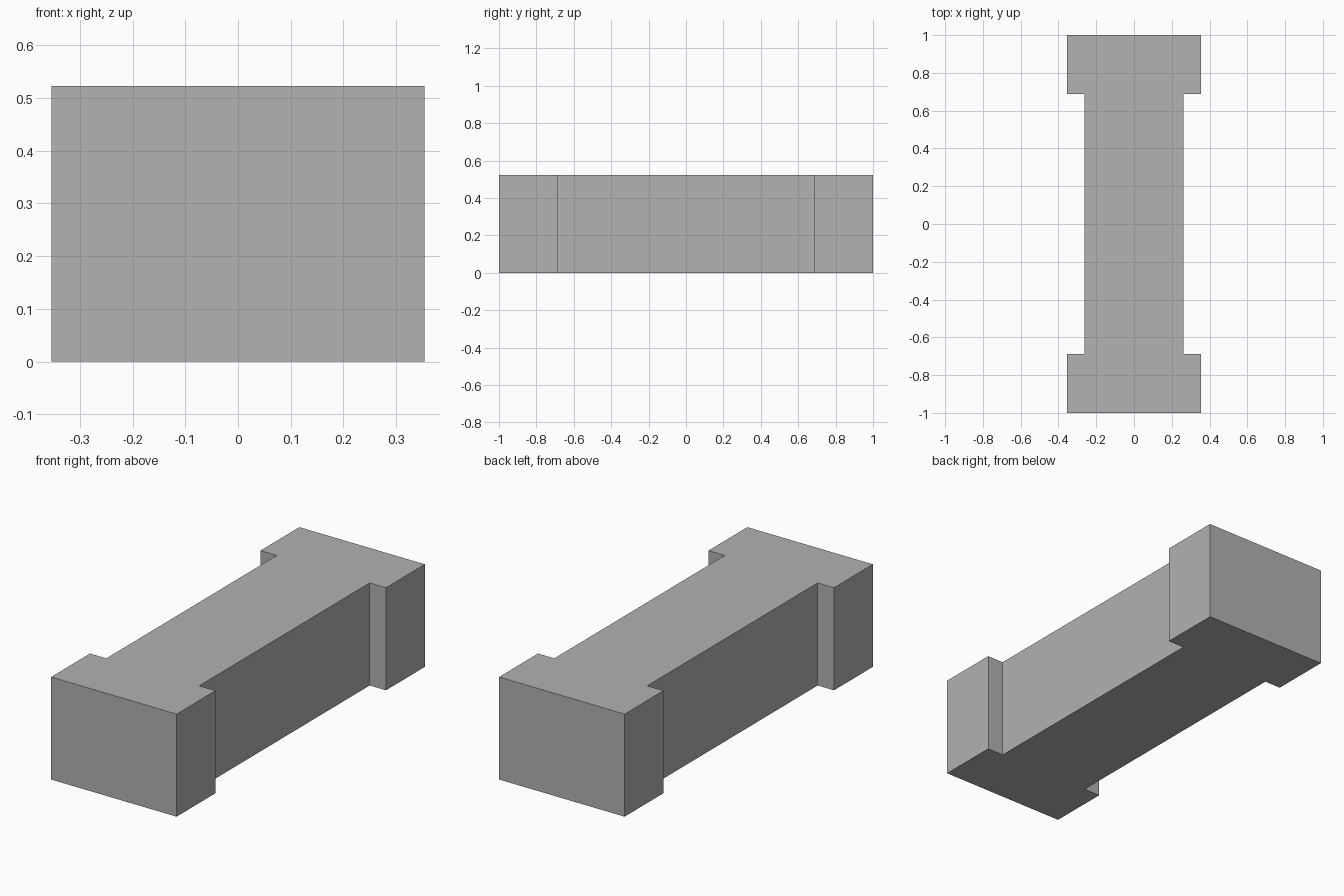
import bpy
import bmesh

cube = bpy.data.objects.get("Cube")
if cube:
    bpy.data.objects.remove(cube, do_unlink=True)

HEIGHT = 0.523
END_X, WEB_X = 0.354, 0.262   # half widths of the end blocks and the web
END_Y, STEP_Y = 1.0, 0.687    # outer end and inner shoulder of each block

# Single grey material
grey = bpy.data.materials.new("plain grey")
grey.use_nodes = True
colour = (0.445, 0.445, 0.445, 1.0)
grey.diffuse_color = colour
grey.node_tree.nodes["Principled BSDF"].inputs["Base Color"].default_value = colour

# I-shaped outline: one side, then the same side turned half a circle
side = [(END_X, -END_Y), (END_X, -STEP_Y), (WEB_X, -STEP_Y),
        (WEB_X, STEP_Y), (END_X, STEP_Y), (END_X, END_Y)]
outline = side + [(-x, -y) for x, y in side]

# Beam: outline extruded upwards
bm = bmesh.new()
base = bm.faces.new([bm.verts.new((x, y, 0)) for x, y in outline])
top = bmesh.ops.extrude_face_region(bm, geom=[base], use_keep_orig=True)["geom"]
bmesh.ops.translate(bm, vec=(0, 0, HEIGHT),
                    verts=[v for v in top if isinstance(v, bmesh.types.BMVert)])
bmesh.ops.recalc_face_normals(bm, faces=bm.faces)

mesh = bpy.data.meshes.new("i_shaped_beam")
bm.to_mesh(mesh)
bm.free()
mesh.materials.append(grey)
beam = bpy.data.objects.new("i_shaped_beam", mesh)
bpy.context.collection.objects.link(beam)
